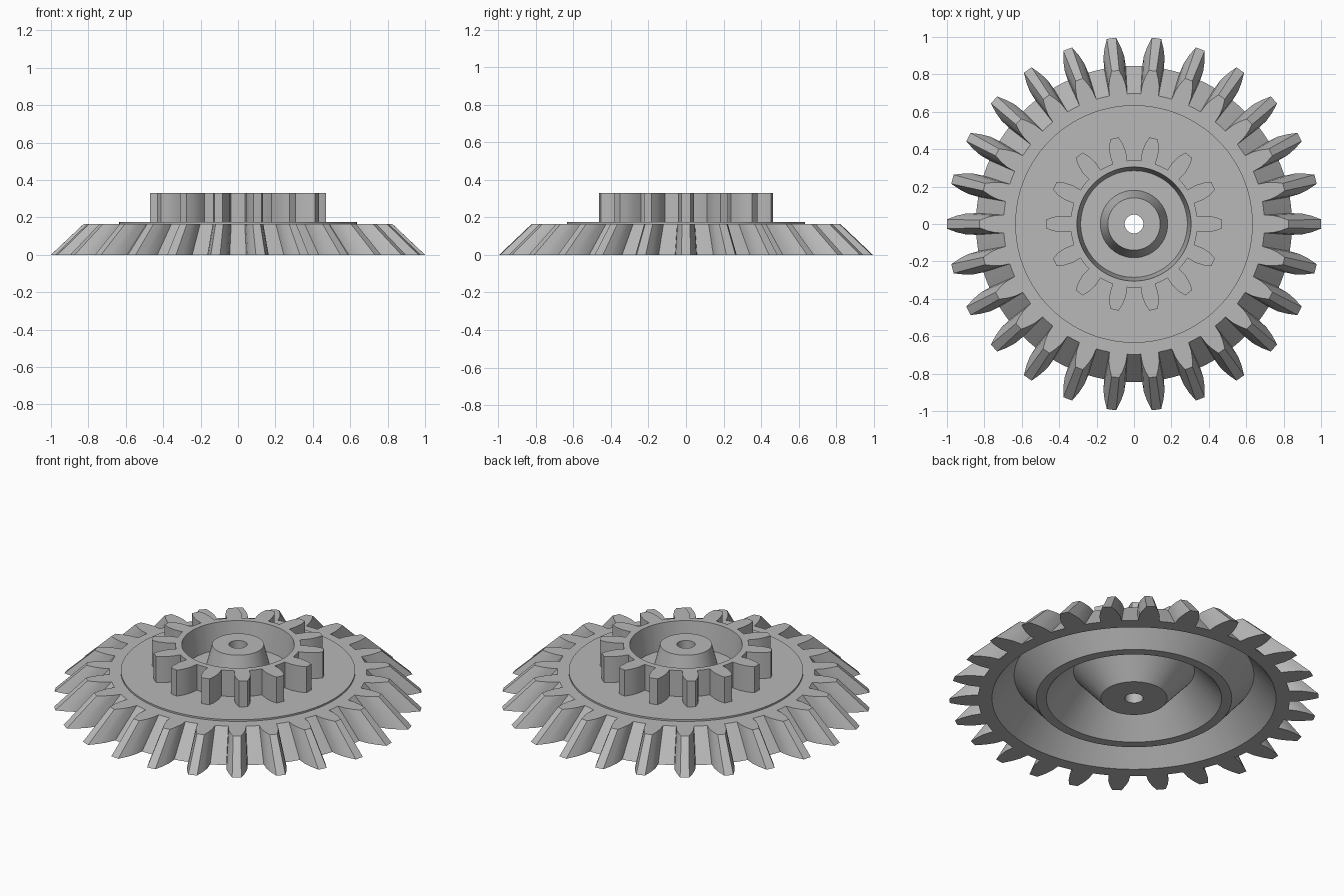
import bpy, bmesh, math

cube = bpy.data.objects.get("Cube")
if cube:
    bpy.data.objects.remove(cube, do_unlink=True)

# One plain grey for the whole part
grey = bpy.data.materials.new("plain_grey")
grey.use_nodes = True
colour = (0.48, 0.48, 0.48, 1)
grey.diffuse_color = colour
grey.node_tree.nodes["Principled BSDF"].inputs["Base Color"].default_value = colour


def tooth_outline(count, flank):
    """Polar points (angle, radius) round a gear; flank runs root to tip as (half width, radius)."""
    pitch = 2 * math.pi / count
    root, tip = flank[0][1], flank[-1][1]
    rising = [(-w / r, r) for w, r in flank]
    falling = [(w / r, r) for w, r in reversed(flank)]
    tooth = rising + [(0, tip)] + falling + [(pitch / 2, root)]
    return [(i * pitch + a, r) for i in range(count) for a, r in tooth]


def turned_gear(name, outline, rings):
    """Closed ring of sections: ("gear", scale, z) follows the teeth, ("round", radius, z) is a circle."""
    bm = bmesh.new()
    loops = []
    for kind, size, z in rings:
        loop = []
        for angle, r in outline:
            radius = r * size if kind == "gear" else size
            loop.append(bm.verts.new((radius * math.cos(angle), radius * math.sin(angle), z)))
        loops.append(loop)
    n = len(outline)
    for k, low in enumerate(loops):
        high = loops[(k + 1) % len(loops)]
        for i in range(n):
            j = (i + 1) % n
            bm.faces.new((low[i], low[j], high[j], high[i]))
    bmesh.ops.recalc_face_normals(bm, faces=bm.faces)
    mesh = bpy.data.meshes.new(name)
    bm.to_mesh(mesh)
    bm.free()
    mesh.materials.append(grey)
    obj = bpy.data.objects.new(name, mesh)
    bpy.context.collection.objects.link(obj)
    bpy.ops.object.select_all(action="DESELECT")
    obj.select_set(True)
    bpy.context.view_layer.objects.active = obj
    bpy.ops.object.shade_smooth_by_angle(angle=math.radians(20))
    return obj


# Bevel gear with raised disc, central hub, bore and two grooves underneath
bevel_teeth = tooth_outline(26, [(0.058, 0.845), (0.056, 0.9), (0.044, 0.95), (0.025, 1.0)])
turned_gear("bevel_gear", bevel_teeth, [
    ("gear", 1.0, 0), ("gear", 0.825, 0.165),
    # raised disc
    ("round", 0.635, 0.165), ("round", 0.635, 0.175),
    # tapered hub and bore
    ("round", 0.18, 0.175), ("round", 0.14, 0.33),
    ("round", 0.05, 0.33), ("round", 0.05, 0),
    # grooves on the underside
    ("round", 0.18, 0), ("round", 0.328, 0.17), ("round", 0.475, 0),
    ("round", 0.53, 0), ("round", 0.65, 0.145), ("round", 0.77, 0),
])

# Straight-toothed pinion with a tapered recess round the hub
pinion_teeth = tooth_outline(14, [(0.04, 0.34), (0.044, 0.39), (0.037, 0.435), (0.023, 0.47)])
turned_gear("pinion", pinion_teeth, [
    ("gear", 1.0, 0.174), ("gear", 1.0, 0.33),
    ("round", 0.305, 0.33), ("round", 0.285, 0.174),
])
